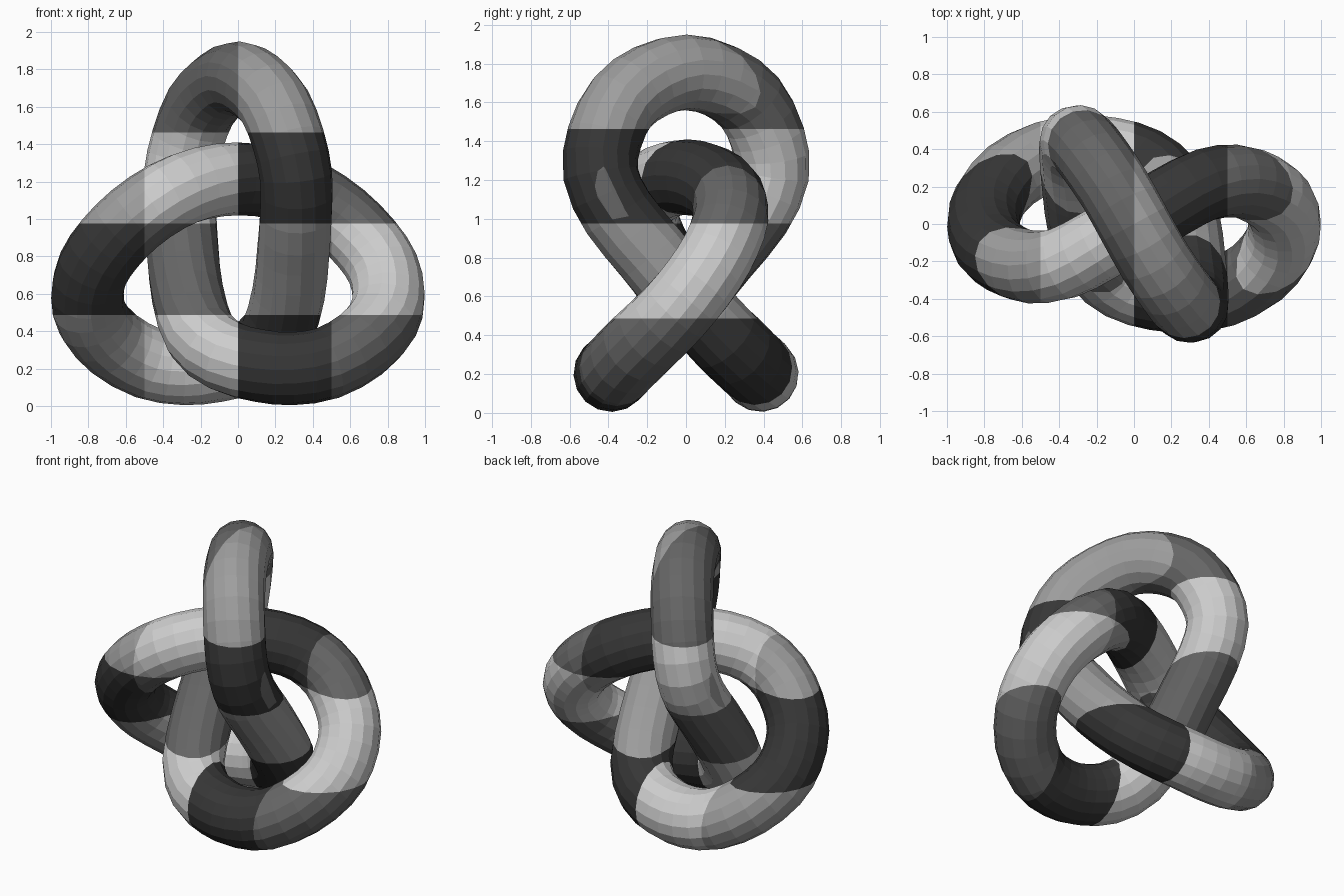
import bpy, bmesh
from mathutils import Vector

if "Cube" in bpy.data.objects:
    bpy.data.objects.remove(bpy.data.objects["Cube"])

RADIUS = 0.195
SUBSTEPS = 2
CELL_X, CELL_Z = 0.5, 0.4875

# Half of the centre line, from the top of the knot to the middle crossbar
HALF = [Vector(p) for p in (
    (0, 0, 1.755), (.1, -.18, 1.71), (.2, -.33, 1.6), (.27, -.42, 1.42),
    (.31, -.44, 1.23), (.31, -.35, 1.03), (.295, -.18, .82), (.27, 0, .6),
    (.2, .2, .38), (.06, .32, .265), (-.12, .375, .215), (-.29, .385, .2),
    (-.48, .355, .23), (-.66, .26, .33), (-.775, .12, .46), (-.805, 0, .59),
    (-.775, -.11, .735), (-.685, -.185, .87), (-.55, -.23, 1.005),
    (-.38, -.21, 1.12), (-.2, -.12, 1.19), (0, 0, 1.215))]


def material(name, grey):
    mat = bpy.data.materials.new(name)
    mat.use_nodes = True
    colour = (grey, grey, grey, 1)
    mat.diffuse_color = colour
    mat.node_tree.nodes["Principled BSDF"].inputs["Base Color"].default_value = colour
    return mat


def smooth_loop(points, substeps):
    """Closed smooth curve that passes through the points."""
    count = len(points)
    result = []
    for i in range(count):
        a, b, c, d = (points[(i + k) % count] for k in (-1, 0, 1, 2))
        for s in range(substeps):
            t = s / substeps
            result.append(b + 0.5 * t * (c - a + t * (
                2 * a - 5 * b + 4 * c - d + t * (3 * (b - c) + d - a))))
    return result


# The other half is the first one turned half round the upright axis
turned = [Vector((-p.x, -p.y, p.z)) for p in reversed(HALF)]
centre_line = smooth_loop(HALF[:-1] + turned[:-1], SUBSTEPS)

# Sweep a round section along the centre line
path = bpy.data.curves.new("knot_path", "CURVE")
path.dimensions = "3D"
path.fill_mode = "FULL"
path.bevel_depth = RADIUS
path.bevel_resolution = 6
spline = path.splines.new("POLY")
spline.points.add(len(centre_line) - 1)
for point, place in zip(spline.points, centre_line):
    point.co = (*place, 1)
spline.use_cyclic_u = True
helper = bpy.data.objects.new("knot_path", path)
bpy.context.collection.objects.link(helper)
bpy.context.view_layer.update()
graph = bpy.context.evaluated_depsgraph_get()
mesh = bpy.data.meshes.new_from_object(helper.evaluated_get(graph))
bpy.data.objects.remove(helper)

mesh.materials.clear()
for name, grey in (("charcoal", 0.037), ("mid_grey", 0.133),
                   ("light_grey", 0.34), ("pale_grey", 0.61)):
    mesh.materials.append(material(name, grey))

# Cut the tube along the borders of the coloured cells
bm = bmesh.new()
bm.from_mesh(mesh)
cuts = [((k * CELL_X, 0, 0), (1, 0, 0)) for k in (-1, 0, 1)]
cuts += [((0, 0, k * CELL_Z), (0, 0, 1)) for k in (1, 2, 3)]
for place, normal in cuts:
    bmesh.ops.bisect_plane(bm, geom=bm.verts[:] + bm.edges[:] + bm.faces[:],
                           dist=1e-5, plane_co=place, plane_no=normal)

# Four greys step along each row; alternate rows shift by two
for face in bm.faces:
    centre = face.calc_center_median()
    column = min(3, max(0, int((centre.x + 1) / CELL_X)))
    row = min(3, max(0, int(centre.z / CELL_Z)))
    face.material_index = (column + 2 * (row + 1)) % 4
    face.smooth = False
bm.to_mesh(mesh)
bm.free()

knot = bpy.data.objects.new("knot_tube", mesh)
bpy.context.collection.objects.link(knot)
